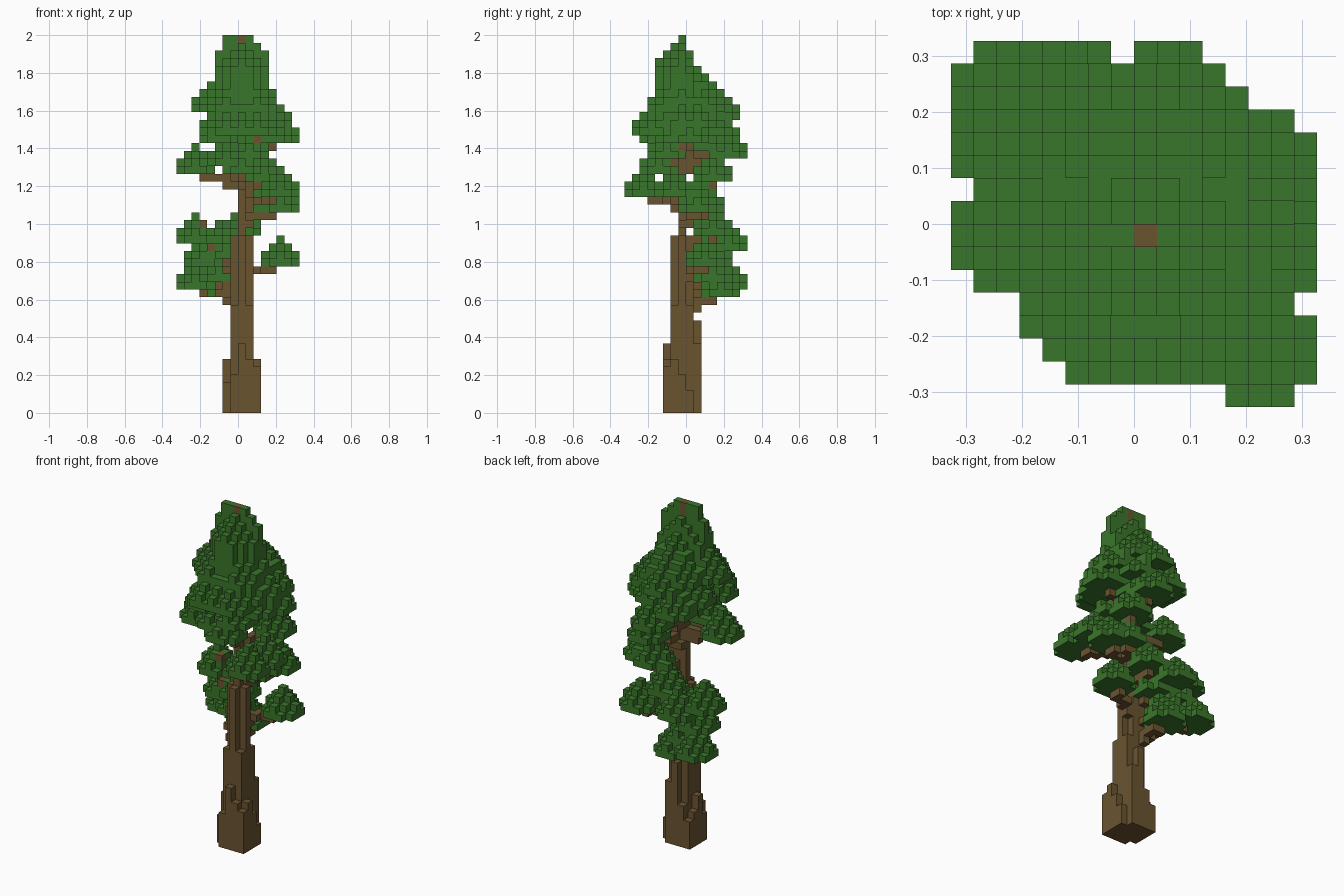
import bpy, bmesh
from mathutils import Vector

if "Cube" in bpy.data.objects:
    bpy.data.objects.remove(bpy.data.objects["Cube"])

S = 2 / 49  # edge of one cube


def material(name, rgb):
    m = bpy.data.materials.new(name)
    m.diffuse_color = (*rgb, 1)
    m.use_nodes = True
    m.node_tree.nodes["Principled BSDF"].inputs["Base Color"].default_value = m.diffuse_color
    return m


bark = material("bark_brown", (0.143, 0.088, 0.03))
leaf = material("leaf_green", (0.042, 0.18, 0.024))

trunk, branches, foliage = set(), set(), set()


def column(cells, i, j, k0, k1):
    cells.update((i, j, k) for k in range(k0, k1))


# Trunk: 3x3 core narrowing to a plus, then one thin leader to the tip
CX, CY = 0, -1
for di in (-1, 0, 1):
    for dj in (-1, 0, 1):
        column(trunk, CX + di, CY + dj, 0, 14 if di and dj else 23)
column(trunk, CX, CY, 0, 49)

# Root flare: stepped columns on each side, two corners filled
for n, d in enumerate((-1, 0, 1)):
    column(trunk, CX + d, CY - 2, 0, (5, 9, 7)[n])
    column(trunk, CX + d, CY + 2, 0, (6, 12, 9)[n])
    column(trunk, CX - 2, CY + d, 0, (4, 7, 5)[n])
    column(trunk, CX + 2, CY + d, 0, (7, 5, 3)[n])
column(trunk, CX + 2, CY - 2, 0, 6)
column(trunk, CX - 2, CY + 2, 0, 4)

# Leaf clumps: centre x, centre y, flat underside height
clumps = [
    # lower tiers
    (-6, 5, 16), (-2, 4, 15), (-3, 3, 17), (-5, 3, 19), (5, 2, 19),
    (-3, 5, 21), (-2, 2, 20), (-6, 3, 22), (0, 3, 23),
    # middle tiers
    (5, 1, 26), (3, 2, 26), (5, -6, 28), (3, 3, 30), (5, -2, 28), (-6, -1, 31),
    (0, -4, 31), (-2, -3, 32), (1, -3, 33), (1, 5, 33), (1, 2, 34),
    # upper tiers
    (-3, -4, 35), (4, -2, 35), (5, 0, 35), (-2, -5, 36), (2, -5, 36),
    (0, -5, 36), (-2, 4, 35), (-3, 1, 36), (2, 3, 36), (3, -3, 37),
    (4, 1, 37), (0, 4, 38), (4, -1, 37), (-4, -1, 39), (2, -3, 39),
    (-2, 2, 39), (2, 2, 39), (-2, -3, 39), (0, 2, 40), (2, -1, 40),
]


def clump(ci, cj, k):
    """Stepped pyramid on a 5x5 base with cut corners."""
    for di in range(-2, 3):
        for dj in range(-2, 3):
            column(foliage, ci + di, cj + dj, k, k + 4 - abs(di) - abs(dj))


def branch(ci, cj, k):
    """Connected run of cubes: a short rise at the trunk, then level."""
    a, b = Vector((CX, CY, k - 2)), Vector((ci * 0.85, cj * 0.85, k - 1))
    last = None
    for s in range(41):
        t = s / 40
        p = a.lerp(b, t)
        p.z = k - 2 if t < 0.35 else k - 1
        c = tuple(round(v) for v in p)
        if last and sum(abs(u - v) for u, v in zip(c, last)) > 1:
            branches.add((c[0], last[1], last[2]))
            branches.add((c[0], c[1], last[2]))
        branches.add(c)
        last = c


for c in clumps:
    clump(*c)
    if c[2] < 35:
        branch(*c)
for c in ((5, 0, 35), (-3, -4, 35), (-2, 4, 35), (2, -5, 36)):
    branch(*c)
branches.add((-5, 2, 24))  # twig tip poking through a clump

# Crown: stepped columns around the leader, steeper at the back
for di in range(-3, 4):
    for dj in range(-3, 4):
        d = abs(di) + abs(dj)
        if d <= 4:
            top = 49 - d + (dj == 0) - max(0, dj)
            column(foliage, CX + di, CY + dj, 40, min(top, 49))
foliage.add((CX - 2, CY, 48))

# Inner leaves joining the upper clumps
for di in range(-2, 3):
    for dj in range(-2, 3):
        if di * di + dj * dj <= 5:
            column(foliage, CX + di, CY + dj, 37, 40)

branches -= trunk
# Twigs never replace leaves, apart from the one exposed tip
branches = {c for c in branches if c not in foliage or c == (-5, 2, 24)}
foliage -= trunk | branches
filled = trunk | branches | foliage

# The four corners of each cube side, counter-clockwise from outside
SIDES = {
    (1, 0, 0): ((1, 0, 0), (1, 1, 0), (1, 1, 1), (1, 0, 1)),
    (-1, 0, 0): ((0, 1, 0), (0, 0, 0), (0, 0, 1), (0, 1, 1)),
    (0, 1, 0): ((1, 1, 0), (0, 1, 0), (0, 1, 1), (1, 1, 1)),
    (0, -1, 0): ((0, 0, 0), (1, 0, 0), (1, 0, 1), (0, 0, 1)),
    (0, 0, 1): ((0, 0, 1), (1, 0, 1), (1, 1, 1), (0, 1, 1)),
    (0, 0, -1): ((0, 1, 0), (1, 1, 0), (1, 0, 0), (0, 0, 0)),
}


def build(name, cells, mat):
    """Skin a set of cubes, keeping only the exposed sides."""
    bm = bmesh.new()
    verts = {}

    def vert(p):
        if p not in verts:
            verts[p] = bm.verts.new(Vector(p) * S)
        return verts[p]

    for c in sorted(cells):
        for n, quad in SIDES.items():
            if tuple(u + v for u, v in zip(c, n)) not in filled:
                bm.faces.new([vert(tuple(u + v for u, v in zip(c, q))) for q in quad])
    me = bpy.data.meshes.new(name)
    bm.to_mesh(me)
    bm.free()
    me.materials.append(mat)
    bpy.context.collection.objects.link(bpy.data.objects.new(name, me))


build("trunk", trunk, bark)
build("branches", branches, bark)
build("foliage", foliage, leaf)
